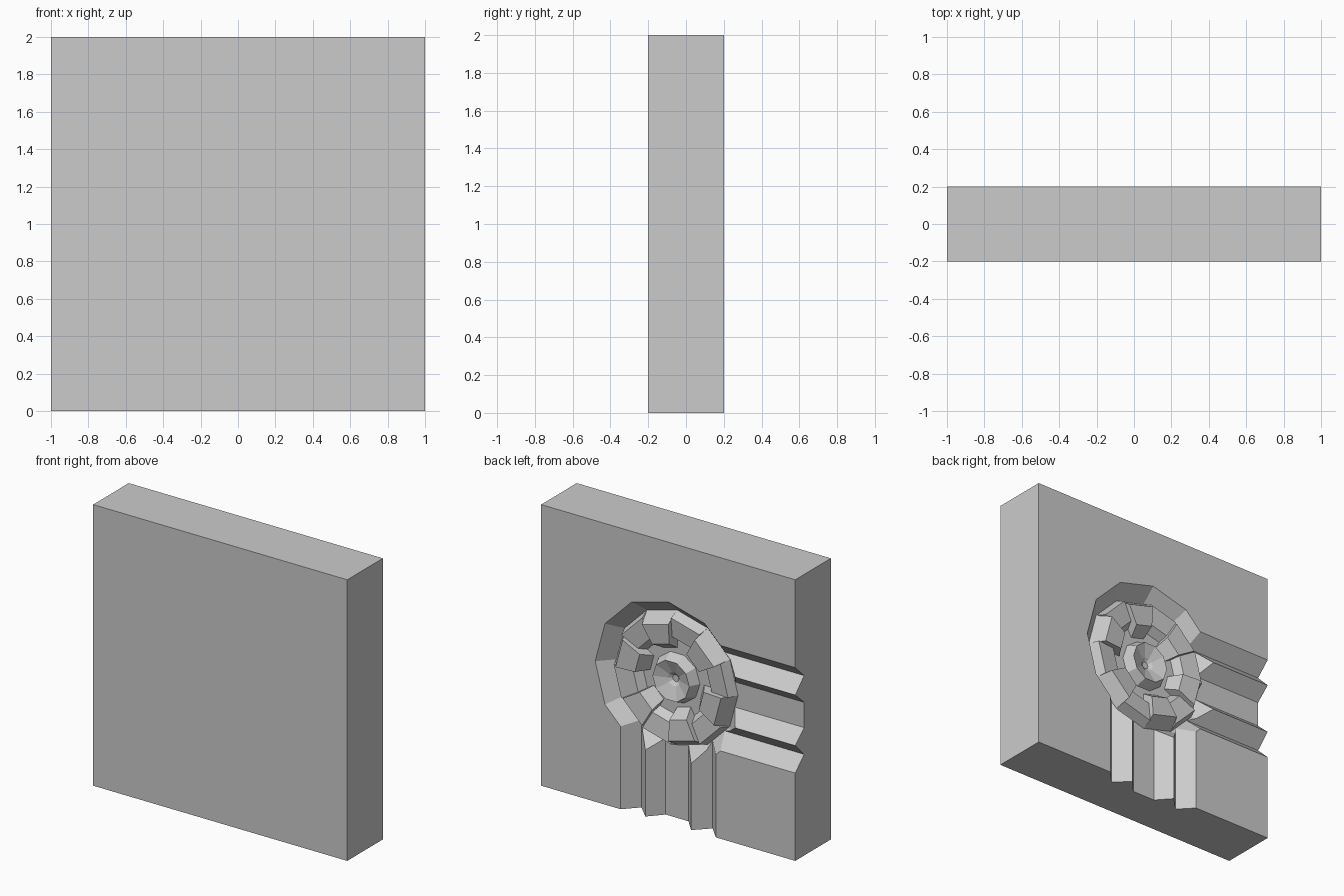
import bpy, bmesh, math

if "Cube" in bpy.data.objects:
    bpy.data.objects.remove(bpy.data.objects["Cube"])

BACK = 0.2   # y of the carved face
MID = 1.0    # height of the rosette centre


def finish(name, bm):
    bmesh.ops.remove_doubles(bm, verts=bm.verts[:], dist=1e-5)
    bmesh.ops.recalc_face_normals(bm, faces=bm.faces[:])
    mesh = bpy.data.meshes.new(name)
    bm.to_mesh(mesh)
    bm.free()
    ob = bpy.data.objects.new(name, mesh)
    bpy.context.collection.objects.link(ob)
    return ob


def loft(name, loops):
    """Closed solid through matching loops of points."""
    bm = bmesh.new()
    rows = [[bm.verts.new(p) for p in loop] for loop in loops]
    n = len(rows[0])
    for a, b in zip(rows, rows[1:]):
        for i in range(n):
            j = (i + 1) % n
            bm.faces.new((a[i], a[j], b[j], b[i]))
    bm.faces.new(rows[0])
    bm.faces.new(rows[-1])
    return finish(name, bm)


def polar(r, deg, depth):
    t = math.radians(deg)
    return (r * math.cos(t), BACK - depth, MID + r * math.sin(t))


def ring(r, depth, sides=12):
    return [polar(r, i * 360 / sides, depth) for i in range(sides)]


# Stone block
bpy.ops.mesh.primitive_cube_add(size=1, location=(0, 0, 1))
block = bpy.context.object
block.name = "stone_block"
block.scale = (2, 0.4, 2)
bpy.ops.object.transform_apply(location=True, rotation=False, scale=True)

# Moulding grooves running to the side and to the bottom
half = [(0.394, -0.02), (0.28, 0.1), (0.18, 0.0), (0.09, 0.1)]
profile = half + [(-u, d) for u, d in reversed(half)]
side_cut = loft("side_groove_cutter",
                [[(x, BACK - d, MID + u) for u, d in profile] for x in (-0.15, -1.1)])
down_cut = loft("bottom_groove_cutter",
                [[(u, BACK - d, z) for u, d in profile] for z in (0.85, -0.1)])

# Twelve-sided recess around the rosette
recess_cut = loft("recess_cutter", [ring(0.594, -0.02), ring(0.478, 0.102)])

for cutter in (side_cut, down_cut, recess_cut):
    mod = block.modifiers.new(cutter.name, 'BOOLEAN')
    mod.operation = 'DIFFERENCE'
    mod.solver = 'EXACT'
    mod.object = cutter
    bpy.context.view_layer.objects.active = block
    bpy.ops.object.modifier_apply(modifier=mod.name)
    bpy.data.objects.remove(cutter)

# Ring of alternating raised and sunken petals
raised = [(0.48, 0.105), (0.415, 0.0), (0.27, 0.012), (0.21, 0.105)]
sunken = [(0.48, 0.105), (0.45, 0.03), (0.31, 0.045), (0.27, 0.105)]
for i in range(12):
    shape = sunken if i % 2 else raised
    loft(f"petal_{i + 1}",
         [[polar(r, a, d) for r, d in shape] for a in (i * 30, i * 30 + 30)])

# Dished button in the middle
loft("centre_button",
     [ring(0.18, 0.105, 10), ring(0.145, 0.03, 10), ring(0.05, 0.065, 10), ring(0.025, 0.085, 10)])
